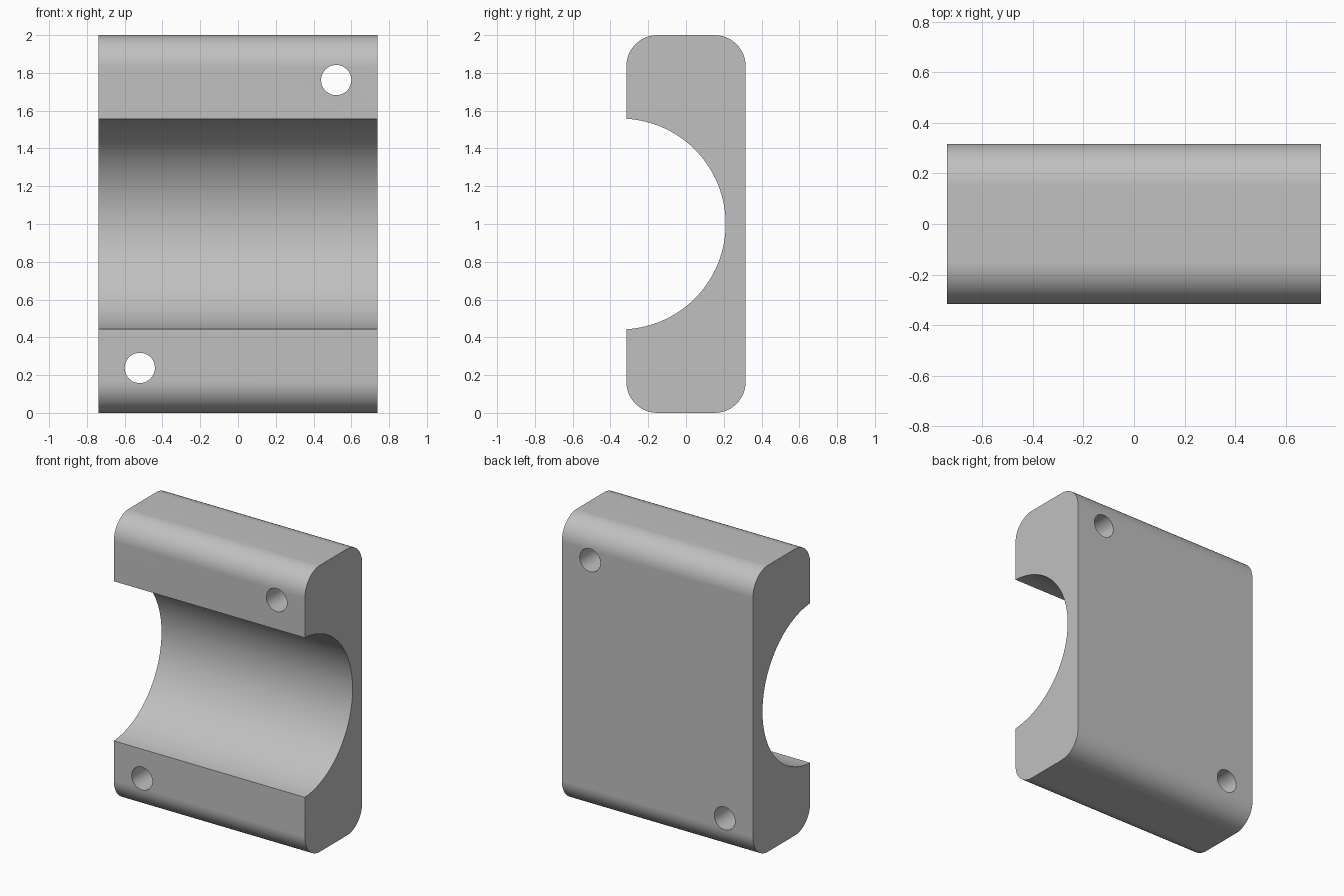
import bpy
import bmesh
from math import sin, cos, asin, pi, radians

if "Cube" in bpy.data.objects:
    bpy.data.objects.remove(bpy.data.objects["Cube"], do_unlink=True)

HALF_W, HALF_D, HEIGHT = 0.738, 0.316, 2.0
CORNER = 0.165
BORE_Y, BORE_R = -0.348, 0.558
HOLE_X, HOLE_Z, HOLE_R = 0.52, 0.762, 0.08
MID = HEIGHT / 2

grey = bpy.data.materials.new("light grey")
grey.use_nodes = True
colour = (0.53, 0.53, 0.53, 1)
grey.diffuse_color = colour
grey.node_tree.nodes["Principled BSDF"].inputs["Base Color"].default_value = colour


def arc(cy, cz, radius, start, end, steps):
    """Points along an arc in the side (y, z) plane."""
    angles = [start + (end - start) * i / steps for i in range(steps + 1)]
    return [(cy + radius * cos(a), cz + radius * sin(a)) for a in angles]


# Side profile: four rounded corners and the half-round channel in front
iy, iz = HALF_D - CORNER, MID - CORNER
open_angle = pi / 2 - asin((-HALF_D - BORE_Y) / BORE_R)
profile = (
    arc(-iy, MID - iz, CORNER, pi, 1.5 * pi, 12)
    + arc(iy, MID - iz, CORNER, 1.5 * pi, 2 * pi, 12)
    + arc(iy, MID + iz, CORNER, 0, pi / 2, 12)
    + arc(-iy, MID + iz, CORNER, pi / 2, pi, 12)
    + arc(BORE_Y, MID, BORE_R, open_angle, -open_angle, 64)
)

# Extrude the profile along x
bm = bmesh.new()
face = bm.faces.new([bm.verts.new((-HALF_W, y, z)) for y, z in profile])
extruded = bmesh.ops.extrude_face_region(bm, geom=[face])["geom"]
bmesh.ops.translate(bm, vec=(2 * HALF_W, 0, 0),
                    verts=[v for v in extruded if isinstance(v, bmesh.types.BMVert)])
bmesh.ops.recalc_face_normals(bm, faces=bm.faces)
mesh = bpy.data.meshes.new("clamp_block")
bm.to_mesh(mesh)
bm.free()
block = bpy.data.objects.new("clamp_block", mesh)
bpy.context.collection.objects.link(block)
mesh.materials.append(grey)

# Two diagonal bolt holes from front to back
for name, side in (("upper_hole_cutter", 1), ("lower_hole_cutter", -1)):
    bpy.ops.mesh.primitive_cylinder_add(
        vertices=48, radius=HOLE_R, depth=1,
        location=(side * HOLE_X, 0, MID + side * HOLE_Z), rotation=(pi / 2, 0, 0))
    cutter = bpy.context.object
    cutter.name = name
    cutter.hide_render = True
    cutter.data.materials.append(grey)
    cut = block.modifiers.new(name, "BOOLEAN")
    cut.operation = "DIFFERENCE"
    cut.solver = "EXACT"
    cut.object = cutter
    bpy.context.view_layer.objects.active = block
    bpy.ops.object.modifier_apply(modifier=cut.name)
    bpy.data.objects.remove(cutter, do_unlink=True)

# Smooth curves, crisp edges
bpy.ops.object.select_all(action="DESELECT")
block.select_set(True)
bpy.context.view_layer.objects.active = block
bpy.ops.object.shade_smooth_by_angle(angle=radians(30))
weighted = block.modifiers.new("Weighted normals", "WEIGHTED_NORMAL")
weighted.keep_sharp = True
